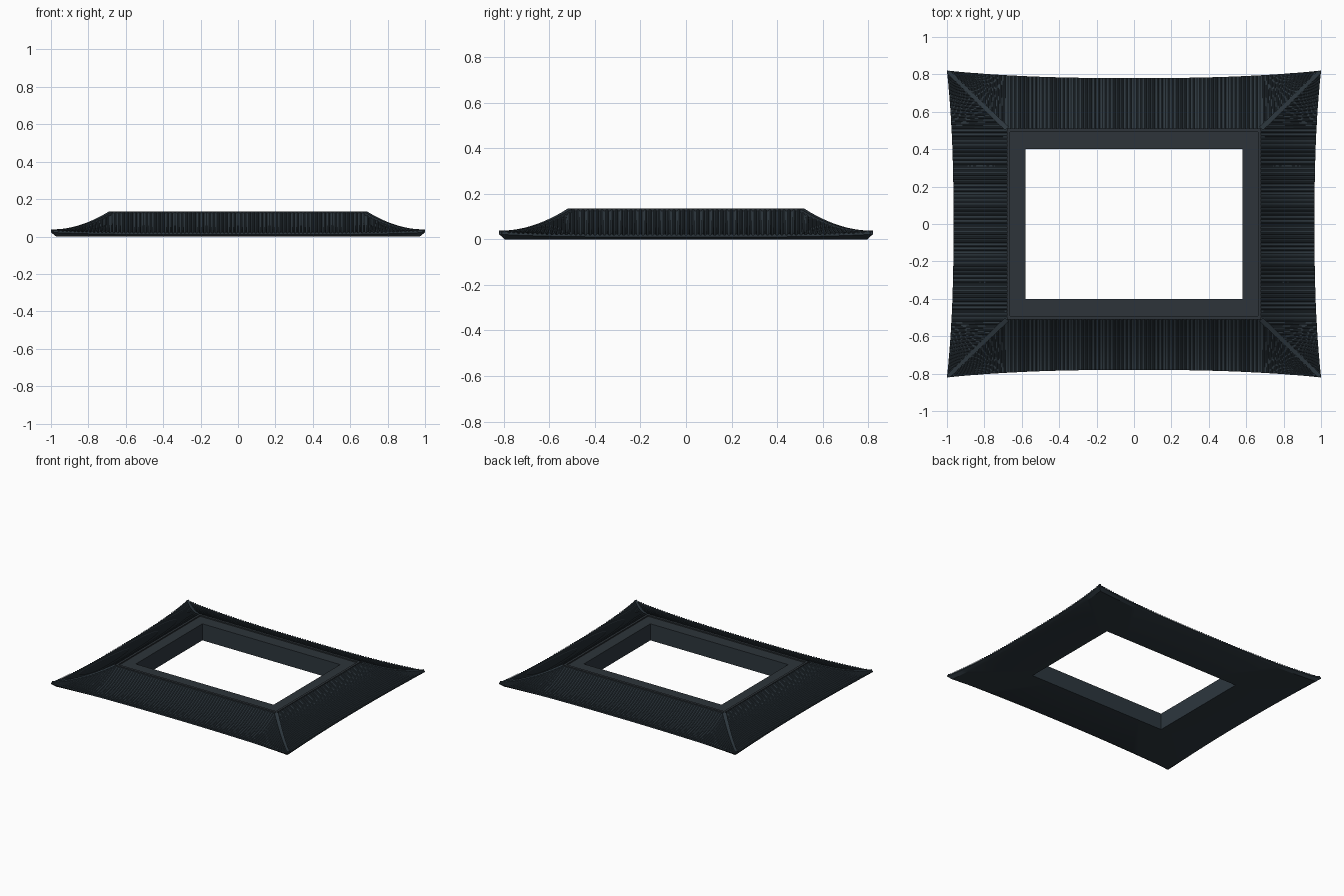
import bpy, bmesh, math
from mathutils import Vector

if "Cube" in bpy.data.objects:
    bpy.data.objects.remove(bpy.data.objects["Cube"])


def material(name, rgb):
    m = bpy.data.materials.new(name)
    m.diffuse_color = (*rgb, 1)
    m.use_nodes = True
    m.node_tree.nodes["Principled BSDF"].inputs["Base Color"].default_value = m.diffuse_color
    return m


TILE = material("slate tile", (0.026, 0.038, 0.048))
RIM = material("dark stone", (0.026, 0.034, 0.041))

# half sizes: hole, top of slope, growth to the corner, growth to mid-eave
HOLE = (0.58, 0.40)
TOP = (0.68, 0.51)
GROW = (0.32, 0.31)
MID = (0.285, 0.27)


def slope(axis, s, t):
    """Roof surface: s runs -1..1 along a side, t runs 0..1 down to the eave."""
    o = 1 - axis
    along = s * (TOP[axis] + GROW[axis] * t)
    out = TOP[o] + t * (MID[o] + (GROW[o] - MID[o]) * abs(s) ** 2.5)
    z = 0.018 + 0.107 * (1 - t) ** 1.8 + 0.012 * s ** 4 * t * t
    return Vector((along, out, z))


def place(axis, sign, p):
    return Vector((p.x, p.y * sign, p.z)) if axis == 0 else Vector((p.y * sign, p.x, p.z))


def ring_point(axis, s, inset, z):
    """Point on a straight rectangular ring, inset 0 = slope top, 1 = hole."""
    o = 1 - axis
    half = [TOP[i] + (HOLE[i] - TOP[i]) * inset for i in (0, 1)]
    return Vector((s * half[axis], half[o], z))


def finish(bm, name, mat, smooth=True):
    bmesh.ops.remove_doubles(bm, verts=bm.verts, dist=0.0002)
    bmesh.ops.recalc_face_normals(bm, faces=bm.faces)
    me = bpy.data.meshes.new(name)
    bm.to_mesh(me)
    bm.free()
    ob = bpy.data.objects.new(name, me)
    bpy.context.collection.objects.link(ob)
    for m in mat:
        me.materials.append(m)
    if smooth:
        bpy.context.view_layer.objects.active = ob
        ob.select_set(True)
        bpy.ops.object.shade_smooth_by_angle(angle=math.radians(30))
        ob.select_set(False)
    return ob


SIDES = [(a, s) for a in (0, 1) for s in (-1, 1)]

# roof body: closed section swept along four sides
bm = bmesh.new()
N, T = 40, 12
for axis, sign in SIDES:
    grid = []
    for i in range(N + 1):
        s = -1 + 2 * i / N
        edge = slope(axis, s, 1)
        row = [ring_point(axis, s, 1, 0), ring_point(axis, s, 1, 0.126),
               ring_point(axis, s, 0.17, 0.126), ring_point(axis, s, 0.17, 0.135),
               ring_point(axis, s, 0, 0.135)]
        row += [slope(axis, s, k / T) for k in range(T + 1)]
        row += [edge - Vector((0, 0, 0.008)),
                Vector((edge.x * 0.972, edge.y * 0.972, 0))]
        grid.append([bm.verts.new(place(axis, sign, p)) for p in row])
    n = len(grid[0])
    for i in range(N):
        for j in range(n):
            k = (j + 1) % n
            f = bm.faces.new((grid[i][j], grid[i][k], grid[i + 1][k], grid[i + 1][j]))
            f.material_index = 1 if 1 <= j <= 4 else 0
finish(bm, "roof_body", [TILE, RIM])

# tile ribs: straight along the sides, fanning out near the corners
R, SEG, ARC = 0.0068, 12, 5
bm = bmesh.new()
for axis, sign in SIDES:
    full = TOP[axis] + GROW[axis]
    count = round(2 * full / 0.021)
    for i in range(count):
        eave = -full + 2 * full * (i + 0.5) / count
        extra = max(0, (abs(eave) - TOP[axis]) / GROW[axis])
        t0 = 0.85 * extra
        start = math.copysign(min(abs(eave), TOP[axis] + GROW[axis] * t0), eave)
        rows = []
        for k in range(SEG + 1):
            f = k / SEG
            t = t0 + (1 - t0) * f
            along = start + (eave - start) * f * f
            width = TOP[axis] + GROW[axis] * t
            c = slope(axis, max(-1, min(1, along / width)), t)
            row = []
            for a in range(ARC):
                ang = math.pi * a / (ARC - 1)
                p = c + Vector((R * math.cos(ang), 0, R * math.sin(ang) - 0.0005))
                p.x = max(-full, min(full, p.x))
                row.append(bm.verts.new(place(axis, sign, p)))
            rows.append(row)
        for k in range(SEG):
            for a in range(ARC - 1):
                bm.faces.new((rows[k][a], rows[k][a + 1], rows[k + 1][a + 1], rows[k + 1][a]))
        bm.faces.new(rows[-1])
finish(bm, "tile_ribs", [TILE])

# hip ridges along the four corners
bm = bmesh.new()
for sx in (-1, 1):
    for sy in (-1, 1):
        rows = []
        for k in range(13):
            t = 0.985 * k / 12
            c = slope(0, 1, t)
            w = 0.014 * (1 - 0.35 * t)
            row = []
            for d, h in ((-w, -0.006), (-w, 0.009), (w, 0.009), (w, -0.006)):
                x = min(c.x + d * 0.7, 1.0)
                row.append(bm.verts.new((sx * x, sy * (c.y - d * 0.7), c.z + h)))
            rows.append(row)
        for k in range(12):
            for j in range(4):
                m = (j + 1) % 4
                bm.faces.new((rows[k][j], rows[k][m], rows[k + 1][m], rows[k + 1][j]))
        bm.faces.new(rows[0])
        bm.faces.new(rows[-1])
finish(bm, "hip_ridges", [TILE])
